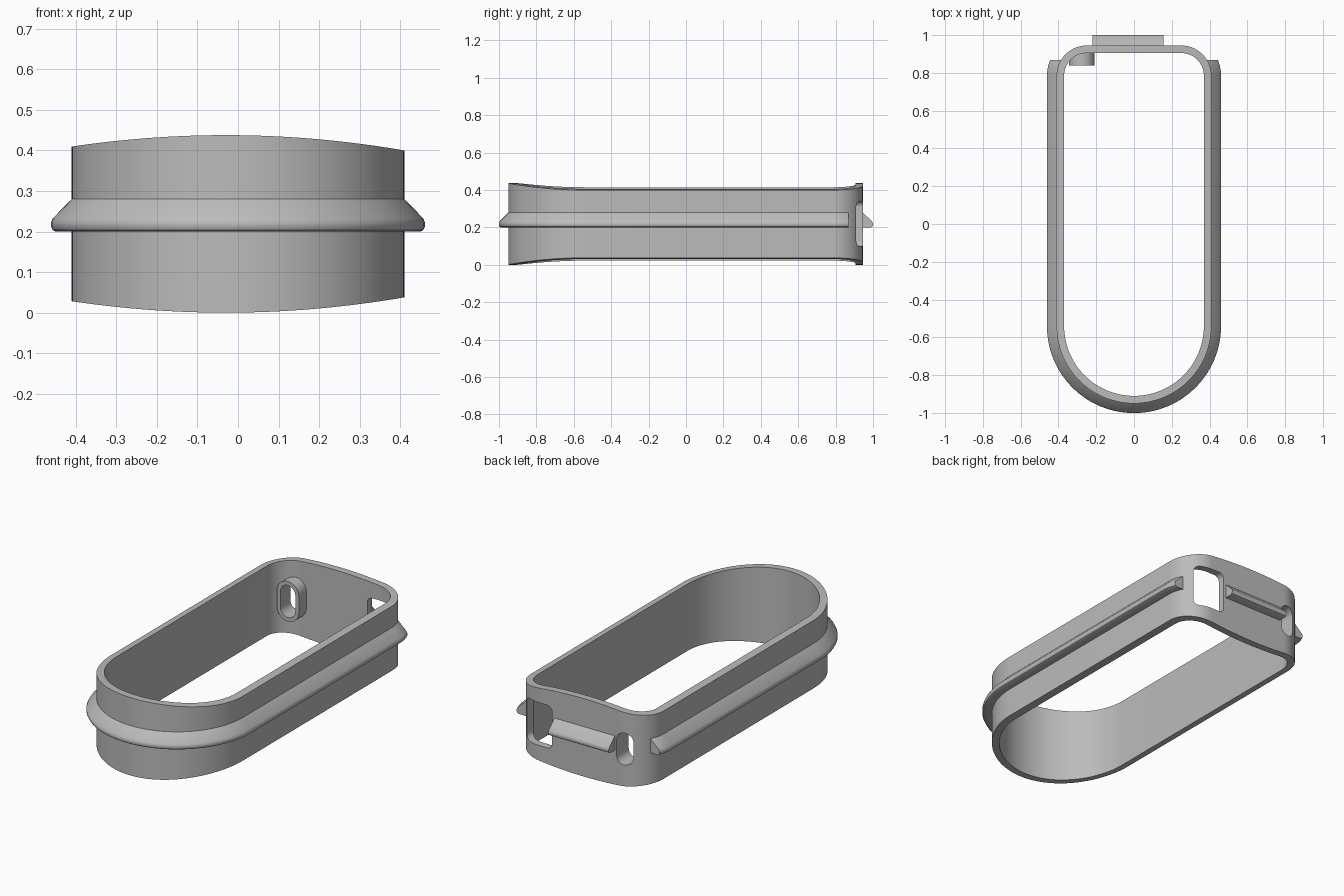
import bpy, bmesh
from math import sin, cos, radians
from mathutils import Vector

cube = bpy.data.objects.get("Cube")
if cube:
    bpy.data.objects.remove(cube, do_unlink=True)

grey = bpy.data.materials.new("plain grey")
grey.use_nodes = True
colour = (0.5, 0.5, 0.5, 1)
grey.diffuse_color = colour
grey.node_tree.nodes["Principled BSDF"].inputs["Base Color"].default_value = colour

HALF_WIDTH, FRONT_Y = 0.41, -0.54      # front arc radius and centre
CORNER, CX, CY = 0.16, 0.25, 0.785     # back corner radius and centre
MID_Z = 0.22


def arc(cx, cy, r, start, end, steps):
    """Points on an arc, each with its outward normal."""
    out = []
    for i in range(steps + 1):
        a = radians(start + (end - start) * i / steps)
        n = Vector((cos(a), sin(a), 0))
        out.append((Vector((cx, cy, 0)) + n * r, n))
    return out


def finish(name, bm):
    bmesh.ops.recalc_face_normals(bm, faces=bm.faces)
    mesh = bpy.data.meshes.new(name)
    bm.to_mesh(mesh)
    bm.free()
    mesh.materials.append(grey)
    obj = bpy.data.objects.new(name, mesh)
    bpy.context.collection.objects.link(obj)
    return obj


def sweep(path, profile, closed=False):
    """Sweep an (offset, z) profile along a path with normals."""
    bm = bmesh.new()
    rings = [[bm.verts.new(p + n * o + Vector((0, 0, z))) for o, z in profile]
             for p, n in path]
    pairs = list(zip(rings, rings[1:]))
    if closed:
        pairs.append((rings[-1], rings[0]))
    else:
        bm.faces.new(rings[0])
        bm.faces.new(rings[-1])
    k = len(profile)
    for a, b in pairs:
        for i in range(k):
            j = (i + 1) % k
            bm.faces.new((a[i], a[j], b[j], b[i]))
    return bm


def rounded_block(name, cx, width, height, r, y0, y1):
    """Rounded rectangle in the xz plane, extruded along y."""
    w, h = width / 2 - r, height / 2 - r
    outline = []
    for sx, sz, start in ((1, 1, 0), (-1, 1, 90), (-1, -1, 180), (1, -1, 270)):
        outline += [p for p, n in arc(cx + sx * w, MID_Z + sz * h, r, start, start + 90, 10)]
    bm = bmesh.new()
    face = bm.faces.new([bm.verts.new((p.x, y0, p.y)) for p in outline])
    new = bmesh.ops.extrude_face_region(bm, geom=[face])["geom"]
    moved = [v for v in new if isinstance(v, bmesh.types.BMVert)]
    bmesh.ops.translate(bm, verts=moved, vec=(0, y1 - y0, 0))
    bmesh.ops.remove_doubles(bm, verts=bm.verts, dist=0.0001)
    return finish(name, bm)


def cut(obj, cutter):
    cutter.hide_render = True
    mod = obj.modifiers.new("cut", "BOOLEAN")
    mod.operation, mod.solver, mod.object = "DIFFERENCE", "EXACT", cutter
    bpy.context.view_layer.objects.active = obj
    bpy.ops.object.modifier_apply(modifier=mod.name)


# Wall: a closed band, with bowed top and bottom edges
front = arc(0, FRONT_Y, HALF_WIDTH, 180, 360, 56)
back = [(Vector((CX - 2 * CX * i / 12, CY + CORNER, 0)), Vector((0, 1, 0))) for i in range(1, 12)]
outline = (front + arc(CX, CY, CORNER, 0, 90, 14) + back
           + arc(-CX, CY, CORNER, 90, 180, 14))
bm = sweep(outline, [(0, 0), (0, 1), (-0.04, 1), (-0.04, 0)], closed=True)
for v in bm.verts:
    bow = 0.195 * (v.co.x + 0.03) ** 2
    v.co.z = 0.4375 - bow if v.co.z > 0.5 else bow
wall = finish("wall_band", bm)

# Side rib: runs round the front and ends flat at the back corners
rib_profile = [(-0.01, 0.2), (0.04, 0.2), (0.047, 0.204), (0.051, 0.212), (0.051, 0.222),
               (0.046, 0.233), (0, 0.28), (-0.01, 0.28)]
path = (arc(-CX, CY, CORNER, 135, 180, 10) + front + arc(CX, CY, CORNER, 0, 45, 10))
bm = sweep(path, rib_profile)
cut_plane = bmesh.ops.bisect_plane(bm, geom=bm.verts[:] + bm.edges[:] + bm.faces[:],
                                   plane_co=(0, 0.868, 0), plane_no=(0, 1, 0), clear_outer=True)
bmesh.ops.holes_fill(bm, edges=[e for e in bm.edges if e.is_boundary])
side_rib = finish("side_rib", bm)

# Back rib: short straight length
ends = [(Vector((x, CY + CORNER, 0)), Vector((0, 1, 0))) for x in (-0.22, 0.155)]
back_rib = finish("back_rib", sweep(ends, [(o * 1.07, z) for o, z in rib_profile]))

# Slot boss inside the back wall
boss = rounded_block("slot_boss", -0.277, 0.136, 0.225, 0.068, 0.838, 0.909)

# Openings through the back
slot = rounded_block("slot_cutter", -0.277, 0.092, 0.18, 0.046, 0.7, 1.1)
window = rounded_block("window_cutter", 0.26, 0.18, 0.24, 0.03, 0.7, 1.1)
cut(wall, slot)
cut(wall, window)
cut(boss, slot)
for cutter in (slot, window):
    bpy.data.objects.remove(cutter, do_unlink=True)

for obj in (wall, side_rib, back_rib, boss):
    bpy.ops.object.select_all(action="DESELECT")
    obj.select_set(True)
    bpy.context.view_layer.objects.active = obj
    bpy.ops.object.shade_smooth_by_angle(angle=radians(30))
